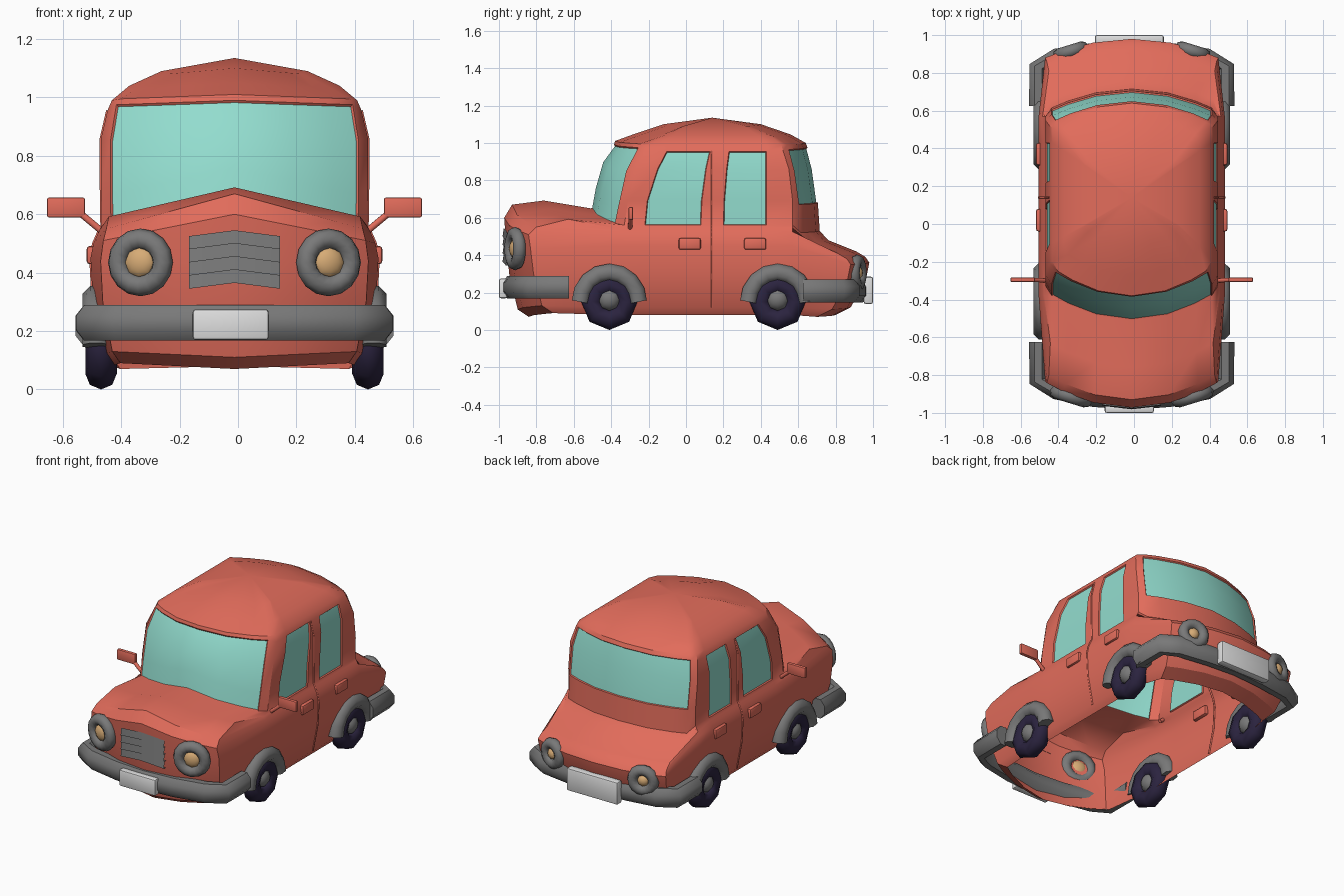
import bpy, bmesh, math
from mathutils import Vector

cube = bpy.data.objects.get("Cube")
if cube:
    bpy.data.objects.remove(cube, do_unlink=True)

SHIFT = -0.012  # whole car sits slightly off the centre line


def material(name, r, g, b):
    m = bpy.data.materials.new(name)
    m.use_nodes = True
    m.diffuse_color = (r, g, b, 1)
    m.node_tree.nodes["Principled BSDF"].inputs["Base Color"].default_value = (r, g, b, 1)
    return m


RED = material("coral_red_paint", 0.76, 0.15, 0.105)
GLASS = material("aqua_glass", 0.29, 0.72, 0.62)
GREY = material("grey_trim", 0.19, 0.19, 0.19)
TYRE = material("dark_purple_rubber", 0.024, 0.017, 0.05)
LENS = material("amber_lens", 0.68, 0.41, 0.18)
WHITE = material("white_plate", 0.74, 0.74, 0.74)


def finish(obj, name, mats, angle=35):
    obj.name = obj.data.name = name
    for m in mats:
        obj.data.materials.append(m)
    obj.location.x += SHIFT
    bpy.ops.object.select_all(action="DESELECT")
    obj.select_set(True)
    bpy.context.view_layer.objects.active = obj
    bpy.ops.object.shade_smooth_by_angle(angle=math.radians(angle))
    return obj


def mesh_object(name, bm, mats, angle=35):
    me = bpy.data.meshes.new(name)
    bm.to_mesh(me)
    bm.free()
    obj = bpy.data.objects.new(name, me)
    bpy.context.collection.objects.link(obj)
    return finish(obj, name, mats, angle)


def tube(name, points, radius, mat, side_axis, flat=1.0):
    """Eight-sided bar along a path; side_axis keeps the section from twisting."""
    bm = bmesh.new()
    pts = [Vector(p) for p in points]
    rings = []
    for i, p in enumerate(pts):
        d = (pts[min(i + 1, len(pts) - 1)] - pts[max(i - 1, 0)]).normalized()
        u = d.cross(Vector(side_axis)).normalized()
        v = d.cross(u)
        ring = []
        for k in range(8):
            a = math.tau * (k + 0.5) / 8
            ring.append(bm.verts.new(p + radius * (u * math.cos(a) * flat + v * math.sin(a))))
        rings.append(ring)
    for a, b in zip(rings, rings[1:]):
        for k in range(8):
            bm.faces.new((a[k], a[k - 1], b[k - 1], b[k]))
    bm.faces.new(rings[0])
    bm.faces.new(rings[-1])
    bmesh.ops.recalc_face_normals(bm, faces=bm.faces)
    return mesh_object(name, bm, [mat], 50)


def box(name, loc, size, mat, bevel=0.01):
    bm = bmesh.new()
    bmesh.ops.create_cube(bm, size=1)
    for v in bm.verts:
        v.co = Vector(c * s for c, s in zip(v.co, size))
    bmesh.ops.bevel(bm, geom=bm.edges[:], offset=bevel, segments=2, affect="EDGES", profile=0.5)
    obj = mesh_object(name, bm, [mat])
    obj.location += Vector(loc)
    return obj


def torus(name, loc, rot, major, minor, mat, segs=16):
    bpy.ops.mesh.primitive_torus_add(location=loc, rotation=rot, major_radius=major,
                                     minor_radius=minor, major_segments=segs, minor_segments=8)
    return finish(bpy.context.object, name, [mat], 50)


def dome(name, loc, rot, radius, depth, mat):
    bpy.ops.mesh.primitive_uv_sphere_add(segments=8, ring_count=6, location=loc, rotation=rot)
    bpy.context.object.scale = (radius, radius, depth)
    return finish(bpy.context.object, name, [mat], 50)


# Body shell: stacked outlines from sill to roof, open underneath
# half width, side z, front y, front z, front corner drop, rear y, rear z
LEVELS = [
    (.42, .08, -.84, .07, -.02, .80, .08),
    (.45, .12, -.90, .11, -.02, .88, .12),
    (.485, .30, -.945, .30, 0, .96, .26),
    (.493, .45, -.962, .46, .02, .98, .36),
    (.483, .50, -.972, .60, .09, .96, .39),
    (.472, .525, -.93, .67, .12, .91, .42),
    (.463, .545, -.76, .692, .10, .76, .48),
    (.455, .56, -.51, .65, .08, .715, .53),
    (.457, .69, -.49, .76, .09, .705, .68),
    (.457, .86, -.45, .90, .05, .68, .86),
    (.435, .955, -.385, .99, .015, .65, .975),
    (.42, .99, -.38, 1.01, .015, .64, 1.0),
    (.36, 1.04, -.27, 1.05, .02, .56, 1.045),
    (.25, 1.09, -.12, 1.10, .02, .40, 1.10),
]
BOW = (0, .45, .8, 1)


def outline(w, zs, yf, zf, drop, yr, zr):
    """Half outline: four front points, six side points, four rear points."""
    k = min(1, w / .42)
    lean = max(0, min(1, (zs - .56) / .4)) ** 2
    front = [(f * w * .93, yf + .13 * k * f * f, zf - drop * f) for f in BOW]
    rear = [(f * w * .93, yr - .10 * k * f * f, zr - .01 * f) for f in reversed(BOW)]
    mids = [.14 + (y - .14) * k for y in (-.22 + .12 * lean, .08 + .05 * lean, .2 + .03 * lean, .43)]
    ys = [max(-.38, front[-1][1] + .05 * k)] + mids + [min(.57, rear[0][1] - .03 * k)]
    return front + [(w, y, zs) for y in ys] + rear


bm = bmesh.new()
rings = []
for level in LEVELS:
    half = outline(*level)
    full = half + [(-x, y, z) for x, y, z in half[-2:0:-1]]
    rings.append([bm.verts.new(p) for p in full])
n = len(rings[0])
grid = {}
for i, (a, b) in enumerate(zip(rings, rings[1:])):
    for c in range(n):
        d = (c + 1) % n
        grid[i, c] = bm.faces.new((a[c], a[d], b[d], b[c]))
peak = bm.verts.new((0, .14, 1.135))
for c in range(n):
    bm.faces.new((rings[-1][c], rings[-1][(c + 1) % n], peak))
bm.normal_update()

# Windows: recessed glass set into the shell
GLASS_AREAS = [
    ((7, 8, 9), (0, 1, 2, n - 1, n - 2, n - 3)),
    ((8, 9), range(10, 16)),
] + [((7, 8, 9), (c,)) for c in (5, 7, n - 6, n - 8)]
for rows, cols in GLASS_AREAS:
    panes = [grid[i, c] for i in rows for c in cols]
    bmesh.ops.inset_region(bm, faces=panes, thickness=.004, depth=-.008, use_even_offset=True)
    for f in panes:
        f.material_index = 1
mesh_object("body_shell", bm, [RED, GLASS], 32)

# Grille: four chevron slats
bm = bmesh.new()
for row in range(4):
    z = .345 + row * .045
    low = [bm.verts.new((x, -.963 - lift * .9, z + lift)) for x, lift in ((-.155, 0), (0, .02), (.155, 0))]
    top = [bm.verts.new(v.co + Vector((0, .007, .045))) for v in low]
    back = [bm.verts.new(v.co + Vector((0, .02, 0))) for v in low]
    for j in (0, 1):
        bm.faces.new((low[j], low[j + 1], top[j + 1], top[j]))
        bm.faces.new((back[j], back[j + 1], low[j + 1], low[j]))
mesh_object("grille", bm, [GREY], 20)

# Bumpers wrap round each end
for name, e, z, yc in (("front_bumper", -1, .228, .935), ("rear_bumper", 1, .208, .925)):
    half = [(.495, e * .625, z), (.495, e * .83, z), (.40, e * .88, z), (.2, e * (yc - .015), z)]
    path = half + [(0, e * yc, z)] + [(-x, y, h) for x, y, h in reversed(half)]
    tube(name, path, .066, GREY, (0, 0, 1), .8)

# Number plates
box("front_plate", (-.013, -.978, .222), (.26, .044, .105), WHITE)
box("rear_plate", (-.013, .975, .212), (.365, .05, .145), WHITE)

# Parts on both sides
for s, side in ((1, "left"), (-1, "right")):
    # Lamps at both ends
    for end, e, y, z, big, small, lens in (("head", -1, -.913, .435, .08, .036, .055),
                                           ("tail", 1, .915, .305, .064, .034, .038)):
        rot = (math.radians(90), 0, math.radians(-e * s * 17))
        torus(f"{side}_{end}lamp_ring", (s * .322, y, z), rot, big, small, GREY)
        dome(f"{side}_{end}lamp_lens", (s * .324, y, z), rot, lens, .03, LENS)

    # Wheels and arches
    for end, y in (("front", -.41), ("rear", .49)):
        turn = (0, math.radians(90), 0)
        torus(f"{side}_{end}_tyre", (s * .457, y, .15), turn, .096, .054, TYRE, 8)
        dome(f"{side}_{end}_hub", (s * .46, y, .165), turn, .065, .055, GREY)
        arc = [math.pi * k / 8 for k in range(9)]
        tube(f"{side}_{end}_arch",
             [(s * .475, y + .155 * math.cos(a), .15 + .158 * math.sin(a)) for a in arc],
             .05, GREY, (1, 0, 0))

    # Door handles
    for end, y in (("front", .02), ("rear", .37)):
        box(f"{side}_{end}_handle", (s * .488, y, .46), (.036, .118, .062), RED)

    # Wing mirror on its stalk
    box(f"{side}_mirror", (s * .577, -.295, .623), (.13, .024, .068), RED, .006)
    tube(f"{side}_mirror_stalk", [(s * .44, -.30, .53), (s * .53, -.295, .605)], .012, RED, (0, 0, 1))

    # Raised seam between the doors
    seam = [(s * (w - .001), .14, z) for w, z, *_ in LEVELS[1:11]]
    tube(f"{side}_door_seam", seam, .006, RED, (1, 0, 0))
